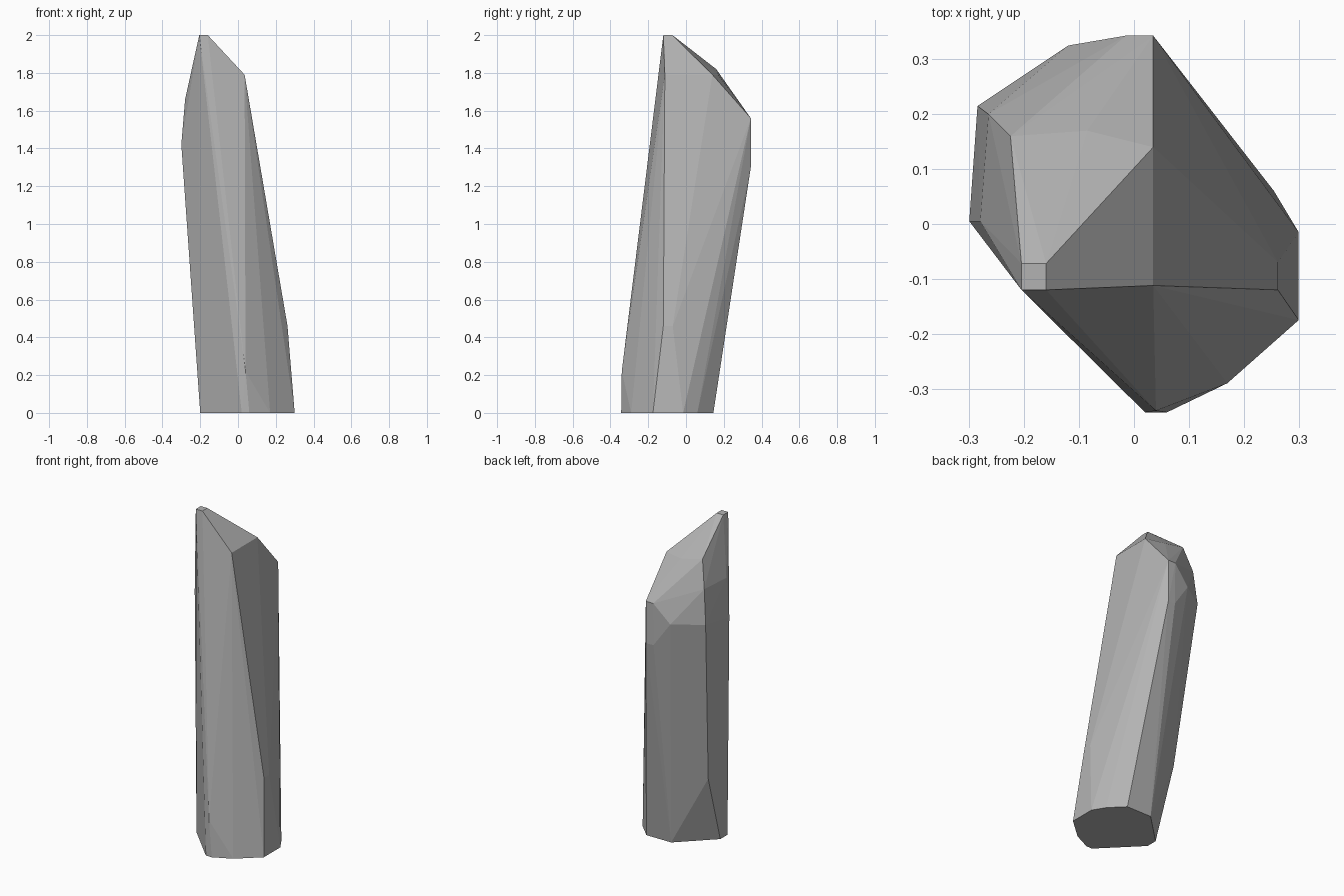
import bpy
import bmesh

cube = bpy.data.objects.get("Cube")
if cube:
    bpy.data.objects.remove(cube, do_unlink=True)

# Plain grey stone
stone = bpy.data.materials.new("grey_stone")
stone.use_nodes = True
grey = (0.45, 0.45, 0.45, 1)
stone.diffuse_color = grey
bsdf = stone.node_tree.nodes["Principled BSDF"]
bsdf.inputs["Base Color"].default_value = grey
bsdf.inputs["Roughness"].default_value = 0.9


def at_height(z, outline):
    return [(x, y, z) for x, y in outline]


# Flat foot
foot = at_height(0, [(0.3, -0.175), (0.3, -0.015), (0.255, 0.06),
                     (0.17, 0.145), (0, 0.145), (-0.2, -0.05), (-0.2, -0.12),
                     (0.02, -0.343), (0.06, -0.343), (0.17, -0.29)])
# Corners of the leaning shaft
shaft = [(0.04, -0.34, 0.22), (-0.215, 0.09, 0.43), (-0.3, 0.005, 1.42),
         (-0.285, 0.215, 1.45), (-0.12, 0.325, 1.45)]
shaft += at_height(0.46, [(0.262, -0.12), (0.262, -0.07)])
shaft += at_height(1.3, [(0.035, 0.343), (-0.015, 0.34)])
# Chipped shoulders and side ridge
shoulders = at_height(1.56, [(0.035, 0.343), (-0.015, 0.343)])
shoulders += at_height(1.66, [(-0.28, 0.005), (-0.265, 0.2)])
shoulders += at_height(1.79, [(0.035, -0.112), (0.035, 0.14), (-0.085, 0.17)])
shoulders += [(-0.225, 0.16, 1.82)]
# Small square tip
tip = at_height(2, [(-0.205, -0.12), (-0.16, -0.12),
                    (-0.16, -0.072), (-0.205, -0.072)])

# Wrap the corners in flat facets
bm = bmesh.new()
for corner in foot + shaft + shoulders + tip:
    bm.verts.new(corner)
bmesh.ops.convex_hull(bm, input=bm.verts[:])
loose = [v for v in bm.verts if not v.link_faces]
bmesh.ops.delete(bm, geom=loose, context="VERTS")
bmesh.ops.dissolve_limit(bm, angle_limit=0.01, verts=bm.verts[:],
                         edges=bm.edges[:])
bmesh.ops.recalc_face_normals(bm, faces=bm.faces[:])

mesh = bpy.data.meshes.new("standing_stone")
bm.to_mesh(mesh)
bm.free()
mesh.materials.append(stone)
standing_stone = bpy.data.objects.new("standing_stone", mesh)
bpy.context.collection.objects.link(standing_stone)
